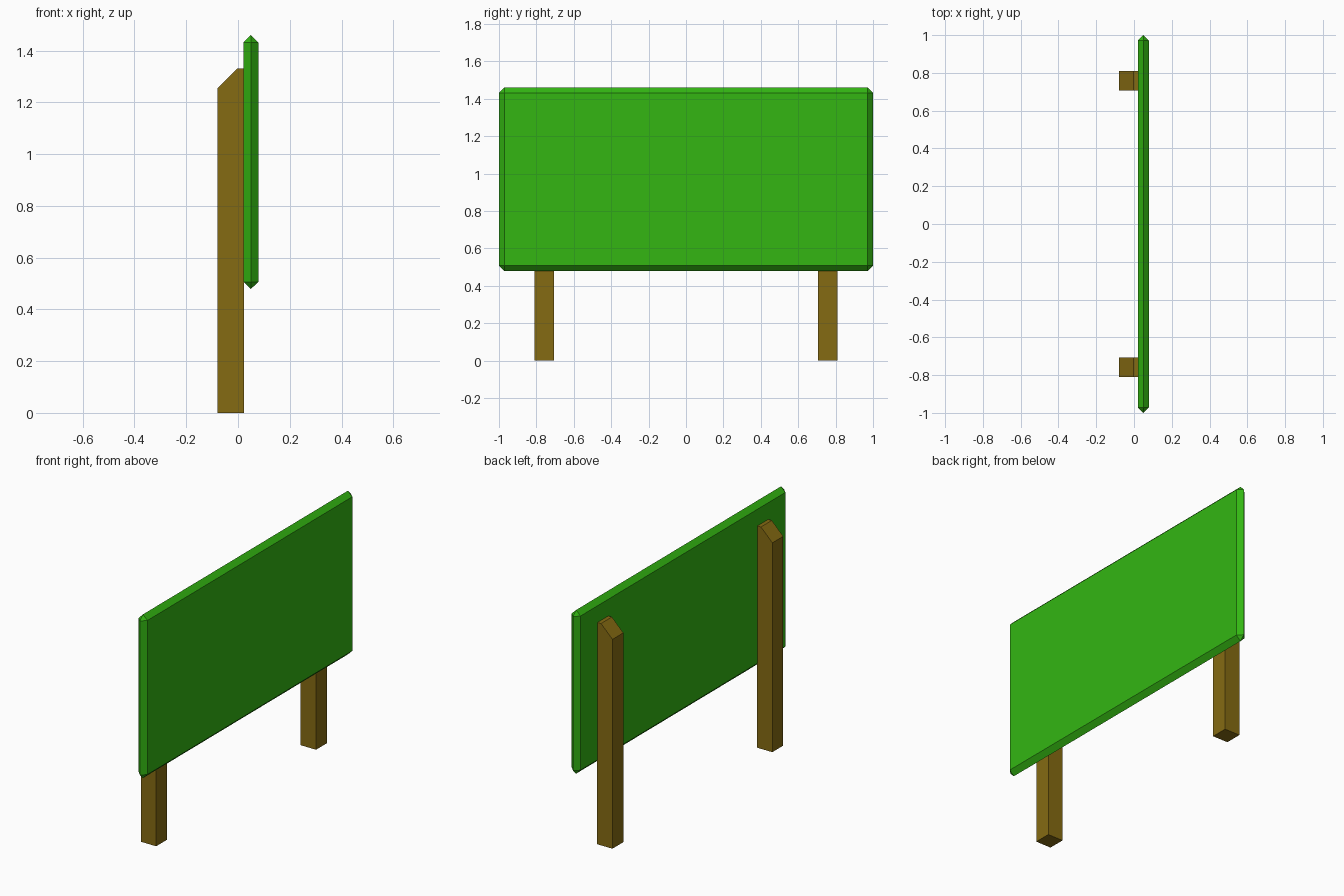
import bpy, bmesh

if "Cube" in bpy.data.objects:
    bpy.data.objects.remove(bpy.data.objects["Cube"])


def material(name, rgb):
    m = bpy.data.materials.new(name)
    m.diffuse_color = (*rgb, 1.0)
    m.use_nodes = True
    m.node_tree.nodes["Principled BSDF"].inputs["Base Color"].default_value = m.diffuse_color
    return m


def add_object(name, bm, mat):
    bmesh.ops.recalc_face_normals(bm, faces=bm.faces)
    mesh = bpy.data.meshes.new(name)
    bm.to_mesh(mesh)
    bm.free()
    mesh.materials.append(mat)
    obj = bpy.data.objects.new(name, mesh)
    bpy.context.collection.objects.link(obj)
    return obj


green = material("board green", (0.033, 0.47, 0.006))
brown = material("post brown", (0.235, 0.146, 0.006))

# Sign board: thin box whose rims are bevelled to a ridge
X0, X1, Z0, Z1 = 0.0205, 0.0785, 0.478, 1.46
bm = bmesh.new()
bmesh.ops.create_cube(bm, size=1)
for v in bm.verts:
    v.co.x = X1 if v.co.x > 0 else X0
    v.co.y *= 2
    v.co.z = Z1 if v.co.z > 0 else Z0
bmesh.ops.bevel(bm, geom=bm.edges[:], offset=(X1 - X0) / 2 - 0.0002,
                offset_type='OFFSET', segments=1, affect='EDGES')
bmesh.ops.remove_doubles(bm, verts=bm.verts, dist=0.001)
add_object("sign_board", bm, green)

# Two square posts with the back of the top cut at a slant
PROFILE = [(-0.0785, 0), (0.0235, 0), (0.0235, 1.331), (-0.003, 1.331), (-0.0785, 1.256)]
HALF = 0.0515
for side, name in ((-1, "post_near"), (1, "post_far")):
    bm = bmesh.new()
    y = side * 0.758
    face = bm.faces.new([bm.verts.new((x, y - HALF, z)) for x, z in PROFILE])
    ext = bmesh.ops.extrude_face_region(bm, geom=[face], use_keep_orig=True)
    for v in ext["geom"]:
        if isinstance(v, bmesh.types.BMVert):
            v.co.y += 2 * HALF
    add_object(name, bm, brown)
